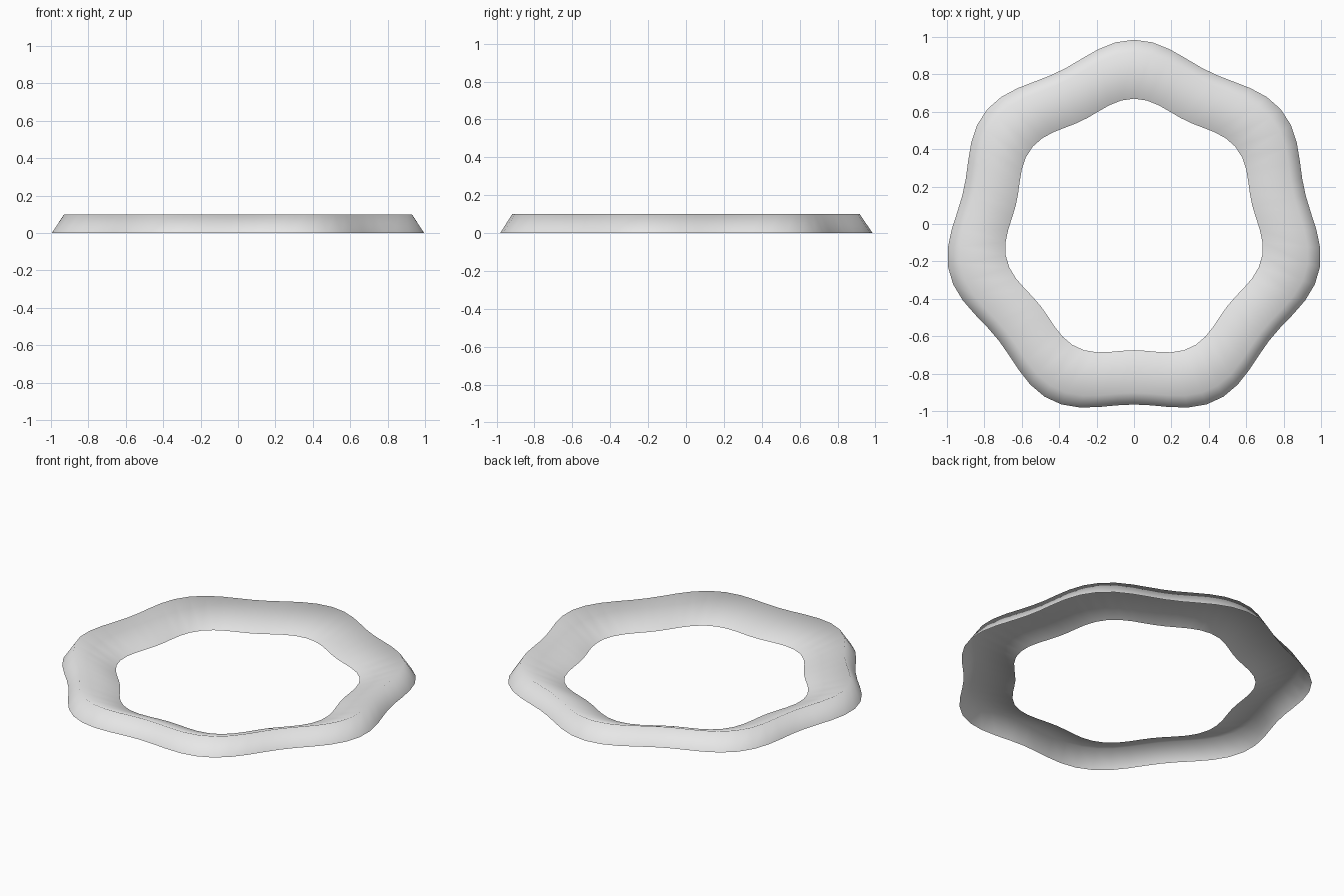
import bpy, bmesh, math

if "Cube" in bpy.data.objects:
    bpy.data.objects.remove(bpy.data.objects["Cube"])

SEGMENTS = 64
LOBES = 7
CENTRE_Y = -0.03
# Cross-section, outside to inside: (mean radius, height)
PROFILE = [(0.975, 0.0), (0.91, 0.1), (0.6725, 0.0)]

grey = bpy.data.materials.new("light_grey")
grey.diffuse_color = (0.8, 0.8, 0.8, 1)
grey.use_nodes = True
grey.node_tree.nodes["Principled BSDF"].inputs["Base Color"].default_value = grey.diffuse_color

# Wavy ring: an open-bottomed shell swept around seven lobes
bm = bmesh.new()
rings = []
for radius, z in PROFILE:
    ring = []
    for i in range(SEGMENTS):
        a = math.pi / 2 + 2 * math.pi * i / SEGMENTS
        r = radius * (1 + 0.041 * math.cos(LOBES * (a - math.pi / 2)))
        ring.append(bm.verts.new((r * math.cos(a), r * math.sin(a) + CENTRE_Y, z)))
    rings.append(ring)

for outer, inner in zip(rings, rings[1:]):
    for i in range(SEGMENTS):
        j = (i + 1) % SEGMENTS
        face = bm.faces.new((outer[i], outer[j], inner[j], inner[i]))
        face.smooth = True

mesh = bpy.data.meshes.new("wavy_ring")
bm.to_mesh(mesh)
bm.free()
mesh.materials.append(grey)
ring_obj = bpy.data.objects.new("wavy_ring", mesh)
bpy.context.collection.objects.link(ring_obj)
